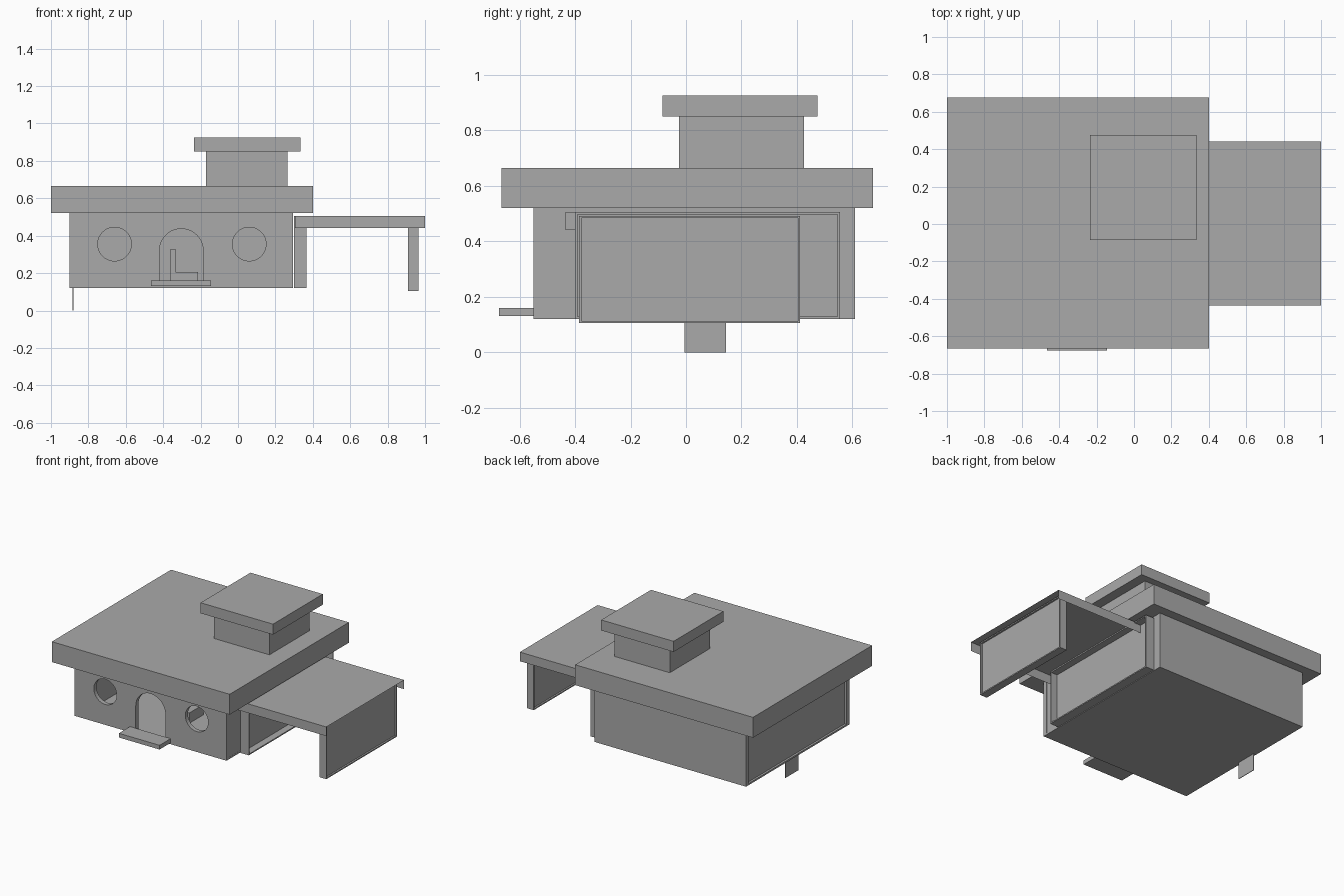
import bpy, bmesh, math

cube = bpy.data.objects.get("Cube")
if cube:
    bpy.data.objects.remove(cube, do_unlink=True)

GREY = (0.402, 0.402, 0.402, 1.0)
grey = bpy.data.materials.new("plain grey")
grey.use_nodes = True
grey.diffuse_color = GREY
grey.node_tree.nodes["Principled BSDF"].inputs["Base Color"].default_value = GREY


def finish(name, bm):
    mesh = bpy.data.meshes.new(name)
    bm.to_mesh(mesh)
    bm.free()
    mesh.materials.append(grey)
    obj = bpy.data.objects.new(name, mesh)
    bpy.context.collection.objects.link(obj)
    return obj


def box(name, x, y, z, open_dirs=(), recess=(), rim=0.012, depth=0.05):
    """Box from (min, max) pairs; faces along open_dirs are removed, along recess are sunk."""
    bm = bmesh.new()
    bmesh.ops.create_cube(bm, size=1)
    for v in bm.verts:
        v.co = [p[0] if c < 0 else p[1] for c, p in zip(v.co, (x, y, z))]
    bm.normal_update()

    def facing(dirs):
        return [f for f in bm.faces
                if any(sum(a * b for a, b in zip(f.normal, d)) > 0.9 for d in dirs)]
    bmesh.ops.delete(bm, geom=facing(open_dirs), context='FACES')
    for f in facing(recess):
        n = f.normal.copy()
        bmesh.ops.inset_individual(bm, faces=[f], thickness=rim)
        inner = bmesh.ops.extrude_discrete_faces(bm, faces=[f])["faces"]
        bmesh.ops.translate(bm, verts=inner[0].verts, vec=-n * depth)
    return finish(name, bm)


def cutter(name, outline, y0, y1):
    """Prism through the front wall from an x, z outline."""
    bm = bmesh.new()
    face = bm.faces.new([bm.verts.new((x, y0, z)) for x, z in outline])
    ext = bmesh.ops.extrude_face_region(bm, geom=[face])["geom"]
    bmesh.ops.translate(bm, verts=[g for g in ext if isinstance(g, bmesh.types.BMVert)],
                        vec=(0, y1 - y0, 0))
    bmesh.ops.recalc_face_normals(bm, faces=bm.faces)
    obj = finish(name, bm)
    obj.hide_render = True
    return obj


def arc(cx, cz, r, end, n):
    return [(cx + r * math.cos(end * i / n), cz + r * math.sin(end * i / n)) for i in range(n + 1)]


# House shell
box("house_floor", (-0.9, 0.295), (-0.55, 0.61), (0.12, 0.132))
front = box("front_wall", (-0.9, 0.295), (-0.55, -0.52), (0.12, 0.53))
box("back_wall", (-0.9, 0.295), (0.58, 0.61), (0.12, 0.53))
box("right_wall", (-0.885, -0.86), (-0.52, 0.58), (0.13, 0.53))
box("left_wall", (0.27, 0.294), (-0.52, 0.58), (0.13, 0.53))
box("side_flap", (-0.884, -0.88), (-0.005, 0.145), (0, 0.13))

# Round windows and arched doorway cut through the front wall
cutters = [cutter("window_cutter", arc(x, 0.355, 0.09, 2 * math.pi, 40)[:-1], -0.6, -0.4)
           for x in (-0.66, 0.06)]
door = [(-0.42, 0.133), (-0.186, 0.133)] + arc(-0.303, 0.32, 0.117, math.pi, 20)
cutters.append(cutter("door_cutter", door, -0.6, -0.4))
bpy.context.view_layer.objects.active = front
for c in cutters:
    mod = front.modifiers.new("opening", 'BOOLEAN')
    mod.operation = 'DIFFERENCE'
    mod.solver = 'EXACT'
    mod.object = c
    bpy.ops.object.modifier_apply(modifier=mod.name)
    bpy.data.objects.remove(c, do_unlink=True)

# Doorstep
box("doorstep", (-0.465, -0.145), (-0.675, -0.55), (0.13, 0.16))

# Chair inside
box("chair_seat", (-0.36, -0.215), (-0.24, -0.08), (0.13, 0.205))
box("chair_back", (-0.36, -0.335), (-0.24, -0.08), (0.205, 0.33))

# Main roof and raised turret
box("main_roof", (-1, 0.4), (-0.665, 0.675), (0.52, 0.665))
box("turret", (-0.17, 0.265), (-0.025, 0.425), (0.665, 0.85))
box("turret_roof", (-0.235, 0.335), (-0.085, 0.475), (0.85, 0.925))

# Carport: recessed panel on the house, open-ended canopy, outer panel
box("carport_inner_panel", (0.3, 0.365), (-0.40, 0.555), (0.12, 0.505), recess=[(1, 0, 0)])
box("carport_canopy", (0.305, 1), (-0.435, 0.44), (0.44, 0.505),
    open_dirs=[(0, 0, -1), (1, 0, 0)])
box("carport_outer_panel", (0.91, 0.965), (-0.385, 0.412), (0.105, 0.492),
    recess=[(1, 0, 0), (-1, 0, 0)], depth=0.012)
